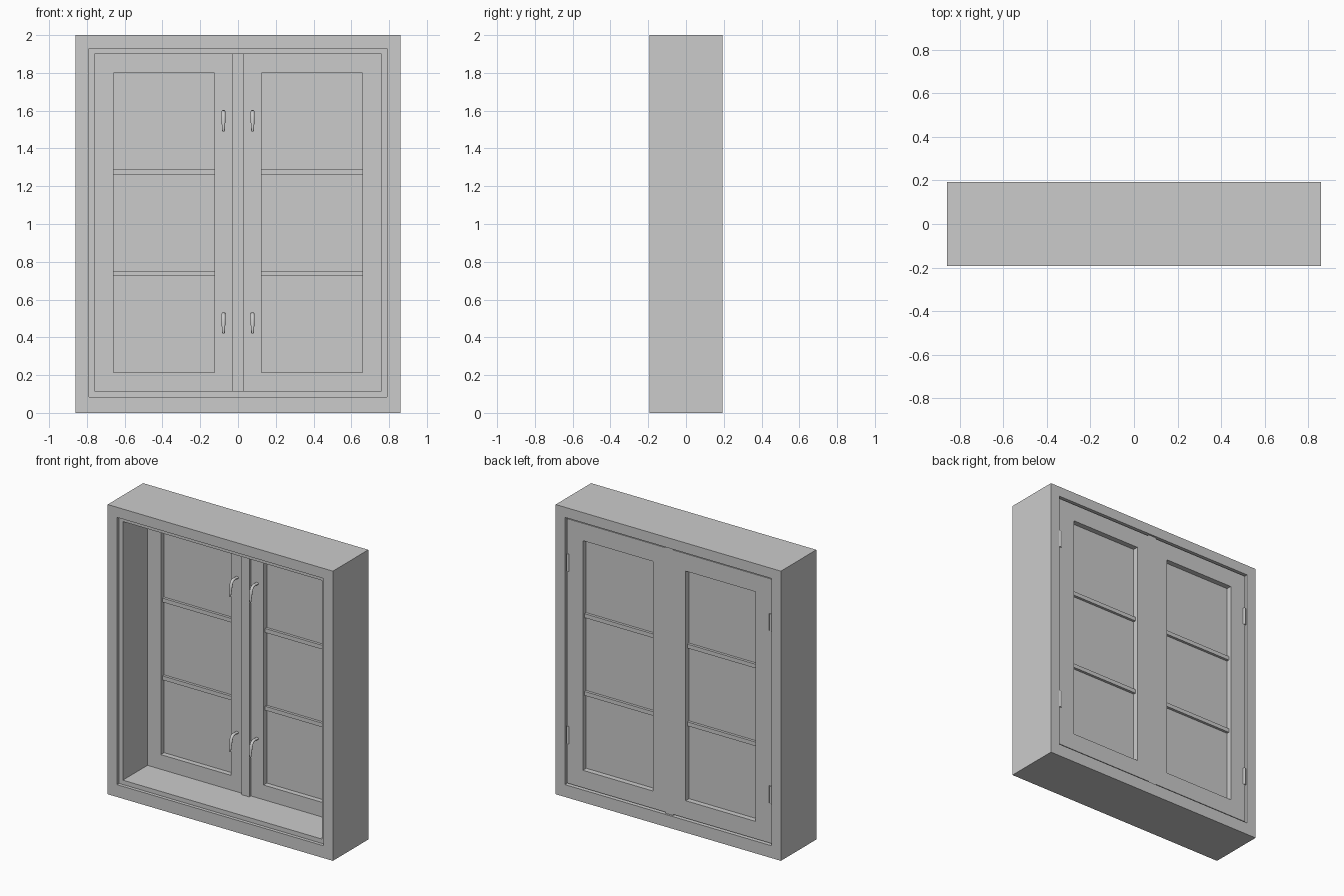
import bpy, bmesh, math
from mathutils import Vector

if "Cube" in bpy.data.objects:
    bpy.data.objects.remove(bpy.data.objects["Cube"])


def finish(bm, name):
    bmesh.ops.recalc_face_normals(bm, faces=bm.faces)
    me = bpy.data.meshes.new(name)
    bm.to_mesh(me)
    bm.free()
    ob = bpy.data.objects.new(name, me)
    bpy.context.collection.objects.link(ob)
    return ob


def ring(name, sections):
    """Rectangular frame: each section is a rectangle (x0, x1, z0, z1, y), joined in a closed loop."""
    bm = bmesh.new()
    loops = [[bm.verts.new(p) for p in ((x0, y, z0), (x1, y, z0), (x1, y, z1), (x0, y, z1))]
             for x0, x1, z0, z1, y in sections]
    for a, b in zip(loops, loops[1:] + loops[:1]):
        for i in range(4):
            j = (i + 1) % 4
            bm.faces.new((a[i], a[j], b[j], b[i]))
    return finish(bm, name)


def box(name, x0, x1, y0, y1, z0, z1):
    bm = bmesh.new()
    bmesh.ops.create_cube(bm, size=1)
    bmesh.ops.scale(bm, vec=(x1 - x0, y1 - y0, z1 - z0), verts=bm.verts)
    bmesh.ops.translate(bm, vec=((x0 + x1) / 2, (y0 + y1) / 2, (z0 + z1) / 2), verts=bm.verts)
    return finish(bm, name)


def smooth(ob):
    bpy.ops.object.select_all(action='DESELECT')
    ob.select_set(True)
    bpy.context.view_layer.objects.active = ob
    bpy.ops.object.shade_smooth_by_angle(angle=math.radians(40))


def handle(name, x, z):
    """Curved lever: round sections swept along a (y, dz, radius) path."""
    path = [(0.105, 0.103, .012), (0.092, 0.104, .011), (0.070, 0.106, .010), (0.052, 0.103, .011),
            (0.040, 0.092, .011), (0.033, 0.074, .011), (0.029, 0.050, .010), (0.026, 0.025, .008),
            (0.023, 0.004, .007), (0.023, 0.000, .004)]
    n = 10
    bm = bmesh.new()
    loops = []
    for i, (y, dz, r) in enumerate(path):
        a, b = path[max(i - 1, 0)], path[min(i + 1, len(path) - 1)]
        t = Vector((0, b[0] - a[0], b[1] - a[1])).normalized()
        side = Vector((1, 0, 0))
        up = t.cross(side)
        c = Vector((x, y, z + dz))
        loops.append([bm.verts.new(c + r * (side * math.cos(k * math.tau / n)
                                            + up * 0.75 * math.sin(k * math.tau / n))) for k in range(n)])
    for a, b in zip(loops, loops[1:]):
        for k in range(n):
            j = (k + 1) % n
            bm.faces.new((a[k], a[j], b[j], b[k]))
    bm.faces.new(loops[0])
    bm.faces.new(loops[-1])
    smooth(finish(bm, name))


def hinge(name, x, z0, z1):
    bm = bmesh.new()
    bmesh.ops.create_cone(bm, cap_ends=True, segments=12, radius1=.012, radius2=.012, depth=z1 - z0)
    bmesh.ops.translate(bm, vec=(x, 0.178, (z0 + z1) / 2), verts=bm.verts)
    smooth(finish(bm, name))


# Outer casing, stepped at the front and rebated at the back
W, R, I = (-.86, .86, 0, 2), (-.79, .79, .085, 1.93), (-.76, .76, .115, 1.90)
ring("outer_frame", [W + (-.193,), R + (-.193,), R + (-.17,), I + (-.17,),
                     I + (.098,), R + (.098,), R + (.193,), W + (.193,)])

# Post covering the joint between the two sashes
box("centre_post", -.03, .03, .08, .183, .087, 1.928)

for s, side in ((-1, "left"), (1, "right")):
    def span(a, b):
        return tuple(sorted((s * a, s * b)))

    # Sash frame and glass
    outer = span(.03, .78) + (.095, 1.92)
    inner = span(.125, .66) + (.215, 1.80)
    ring(side + "_sash", [outer + (.10,), inner + (.10,), inner + (.183,), outer + (.183,)])
    gx = span(.12, .665)
    box(side + "_glass", *gx, .136, .146, .21, 1.805)

    # Horizontal glazing bars
    for i, z in enumerate((.738, 1.275)):
        box(f"{side}_glazing_bar_{i + 1}", *gx, .118, .164, z - .014, z + .014)

    # Handles and hinges, lower and upper
    for label, hz, gz in (("lower", .42, .37), ("upper", 1.49, 1.56)):
        handle(f"{side}_{label}_handle", s * .077, hz)
        hinge(f"{side}_{label}_hinge", s * .775, gz, gz + .12)
